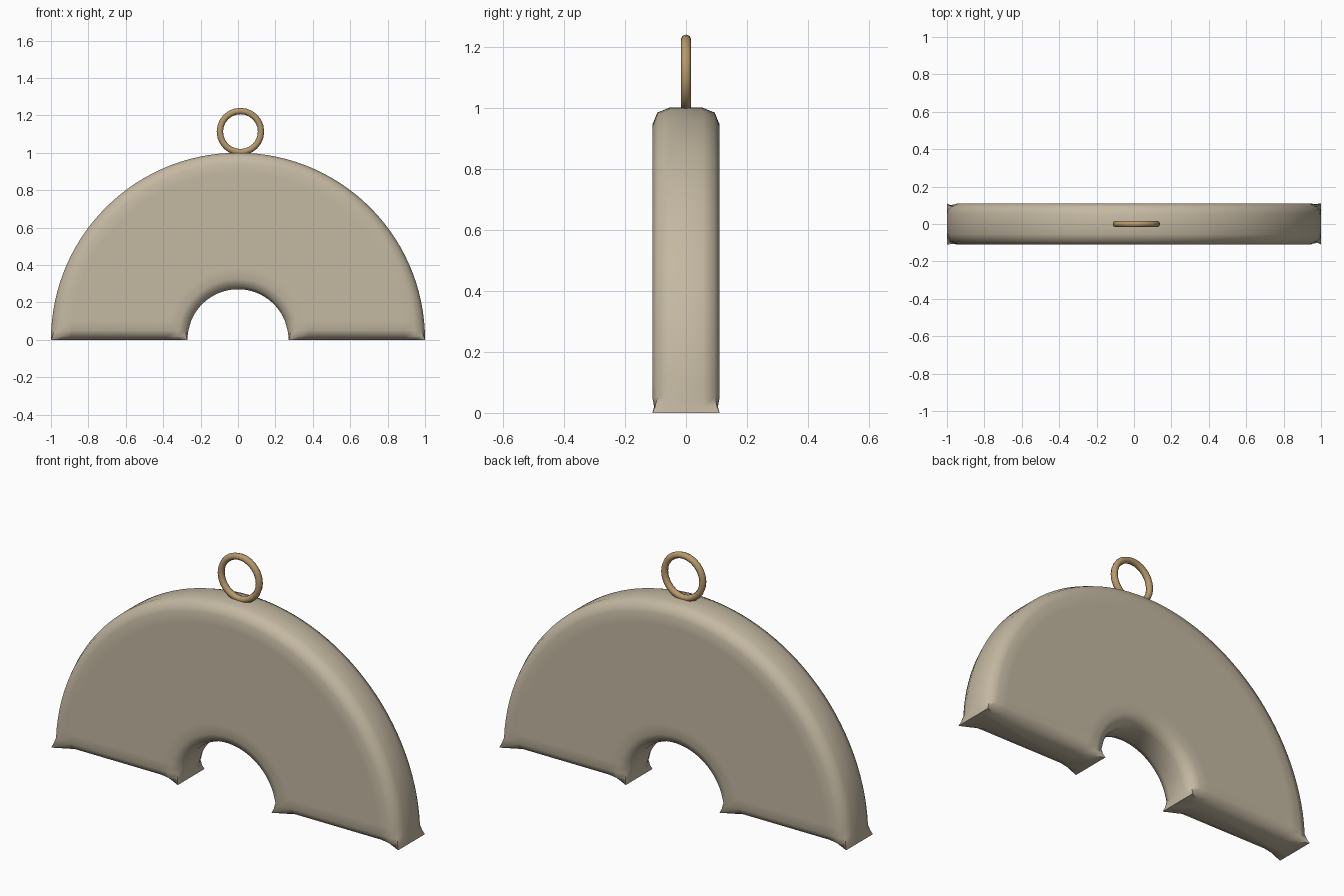
import bpy, bmesh, math

if "Cube" in bpy.data.objects:
    bpy.data.objects.remove(bpy.data.objects["Cube"], do_unlink=True)

OUTER, INNER, HALF, BEVEL = 1.0, 0.27, 0.11, 0.055
STEPS = 56


def material(name, color):
    m = bpy.data.materials.new(name)
    m.use_nodes = True
    m.diffuse_color = (*color, 1)
    m.node_tree.nodes["Principled BSDF"].inputs["Base Color"].default_value = (*color, 1)
    return m


def finish(obj, mat, angle):
    obj.data.materials.append(mat)
    bpy.ops.object.select_all(action="DESELECT")
    obj.select_set(True)
    bpy.context.view_layer.objects.active = obj
    bpy.ops.object.shade_smooth_by_angle(angle=math.radians(angle))


def section(corner):
    """Closed (radius, y) loop from one corner's (inset, drop) pairs in bevel widths."""
    quarter = [(a * BEVEL, HALF - b * BEVEL) for a, b in corner]
    back = [(OUTER - a, y) for a, y in quarter]
    back += [(INNER + a, y) for a, y in reversed(quarter)]
    return back + [(r, -y) for r, y in reversed(back)]


# Rounded rim in the middle, pinched to sharp corners at the feet
full = section([(0, 1), (0.29, 0.29), (1, 0), (2, 0)])
near = section([(0, 1), (0.15, 0.15), (1, 0.1), (2, 0.29)])
foot = section([(0, 1), (0, 0), (1, 0.5), (2, 1)])


def level(profile, z, t=0.0):
    """Points at height z, swept by fraction t towards the other foot."""
    pts = []
    for r, y in profile:
        start = math.asin(z / r)
        a = start + (math.pi - 2 * start) * t
        pts.append((r * math.cos(a), y, r * math.sin(a)))
    return pts


# Half ring body
ends = [(foot, 0.0), (near, 0.02), (full, 0.05)]
rows = [level(p, z) for p, z in ends]
rows += [level(full, 0.1, i / STEPS) for i in range(STEPS + 1)]
rows += [level(p, z, 1) for p, z in reversed(ends)]

bm = bmesh.new()
loops = [[bm.verts.new(p) for p in row] for row in rows]
for a, b in zip(loops, loops[1:]):
    for i in range(len(a)):
        j = (i + 1) % len(a)
        bm.faces.new((a[i], a[j], b[j], b[i]))
bm.faces.new(loops[0])
bm.faces.new(loops[-1])
bmesh.ops.recalc_face_normals(bm, faces=bm.faces)
mesh = bpy.data.meshes.new("half_ring_body")
bm.to_mesh(mesh)
bm.free()
body = bpy.data.objects.new("half_ring_body", mesh)
bpy.context.collection.objects.link(body)
finish(body, material("warm stone", (0.55, 0.48, 0.36)), 60)

# Hanging ring
bpy.ops.mesh.primitive_torus_add(
    major_radius=0.11, minor_radius=0.017, major_segments=24, minor_segments=8,
    location=(0.013, 0, 1.113), rotation=(math.pi / 2, 0, 0))
ring = bpy.context.object
ring.name = "hanging_ring"
finish(ring, material("brass", (0.48, 0.32, 0.15)), 60)
